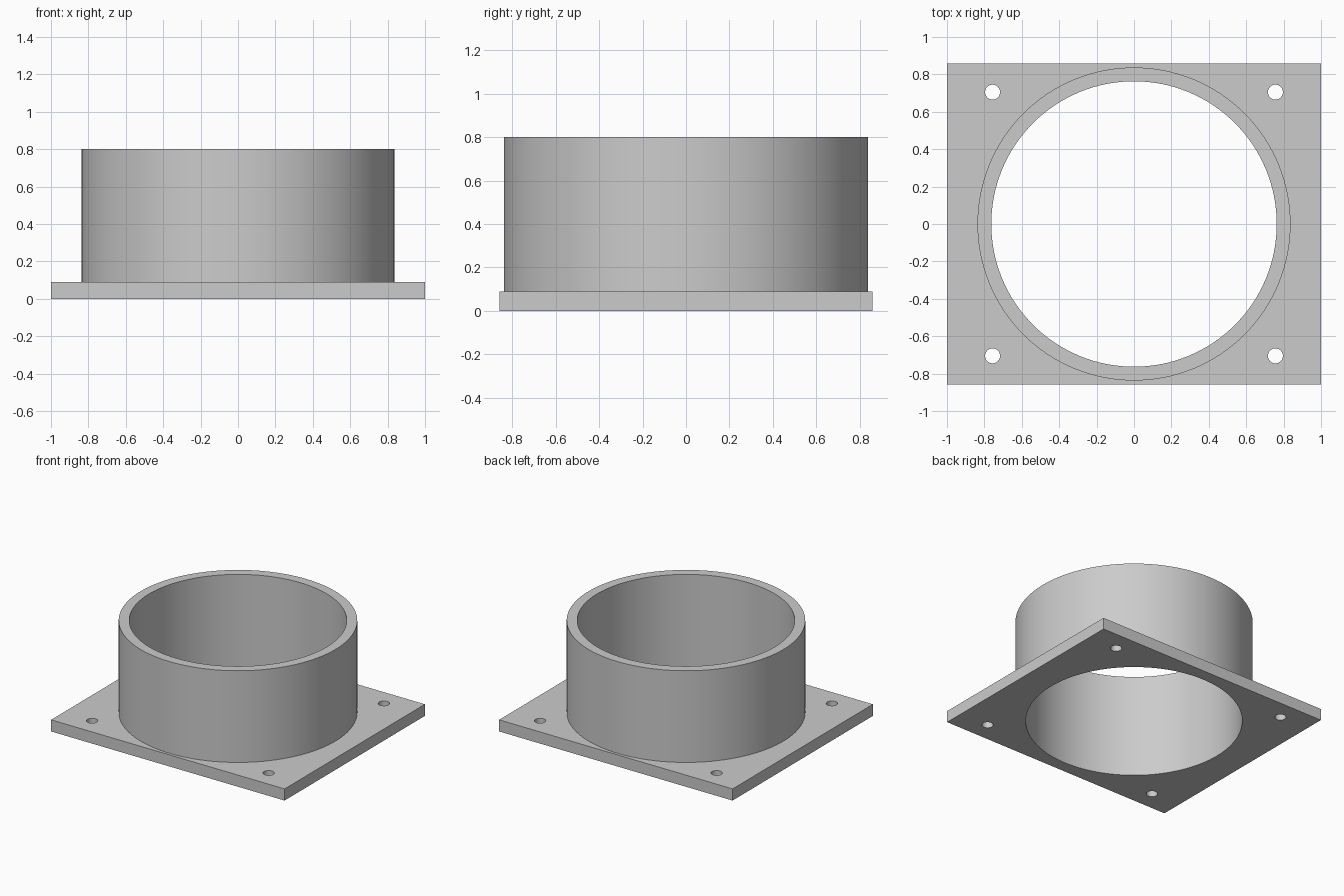
import bpy

if "Cube" in bpy.data.objects:
    bpy.data.objects.remove(bpy.data.objects["Cube"], do_unlink=True)

PLATE_X, PLATE_Y, PLATE_T = 1.0, 0.858, 0.09
HEIGHT, R_OUT, R_IN = 0.80, 0.837, 0.763
HOLE_X, HOLE_Y, HOLE_R = 0.756, 0.705, 0.04

grey = bpy.data.materials.new("plain_grey")
grey.use_nodes = True
colour = (0.6, 0.6, 0.6, 1.0)
grey.diffuse_color = colour
grey.node_tree.nodes["Principled BSDF"].inputs["Base Color"].default_value = colour


def cylinder(name, radius, z0, z1, x=0.0, y=0.0, sides=128):
    bpy.ops.mesh.primitive_cylinder_add(
        vertices=sides, radius=radius, depth=z1 - z0, location=(x, y, (z0 + z1) / 2))
    obj = bpy.context.object
    obj.name = name
    obj.data.materials.append(grey)
    return obj


def combine(target, tool, operation):
    mod = target.modifiers.new(operation.title(), 'BOOLEAN')
    mod.operation = operation
    mod.solver = 'EXACT'
    mod.object = tool
    bpy.context.view_layer.objects.active = target
    bpy.ops.object.modifier_apply(modifier=mod.name)
    bpy.data.objects.remove(tool, do_unlink=True)


# Rectangular mounting plate
bpy.ops.mesh.primitive_cube_add(size=2, location=(0, 0, PLATE_T / 2))
flange = bpy.context.object
flange.name = "flange_with_collar"
flange.scale = (PLATE_X, PLATE_Y, PLATE_T / 2)
bpy.ops.object.transform_apply(location=True, rotation=False, scale=True)
flange.data.materials.append(grey)

# Round collar, fused to the plate
combine(flange, cylinder("collar", R_OUT, PLATE_T / 2, HEIGHT), 'UNION')

# Central bore through collar and plate
combine(flange, cylinder("bore", R_IN, -0.2, HEIGHT + 0.2), 'DIFFERENCE')

# Screw holes in the four corners
for sx in (-1, 1):
    for sy in (-1, 1):
        hole = cylinder("screw_hole", HOLE_R, -0.2, PLATE_T + 0.2,
                        sx * HOLE_X, sy * HOLE_Y, sides=32)
        combine(flange, hole, 'DIFFERENCE')

# Smooth walls with crisp rims
bpy.ops.object.select_all(action='DESELECT')
flange.select_set(True)
bpy.context.view_layer.objects.active = flange
bpy.ops.object.shade_smooth_by_angle(angle=0.6)
